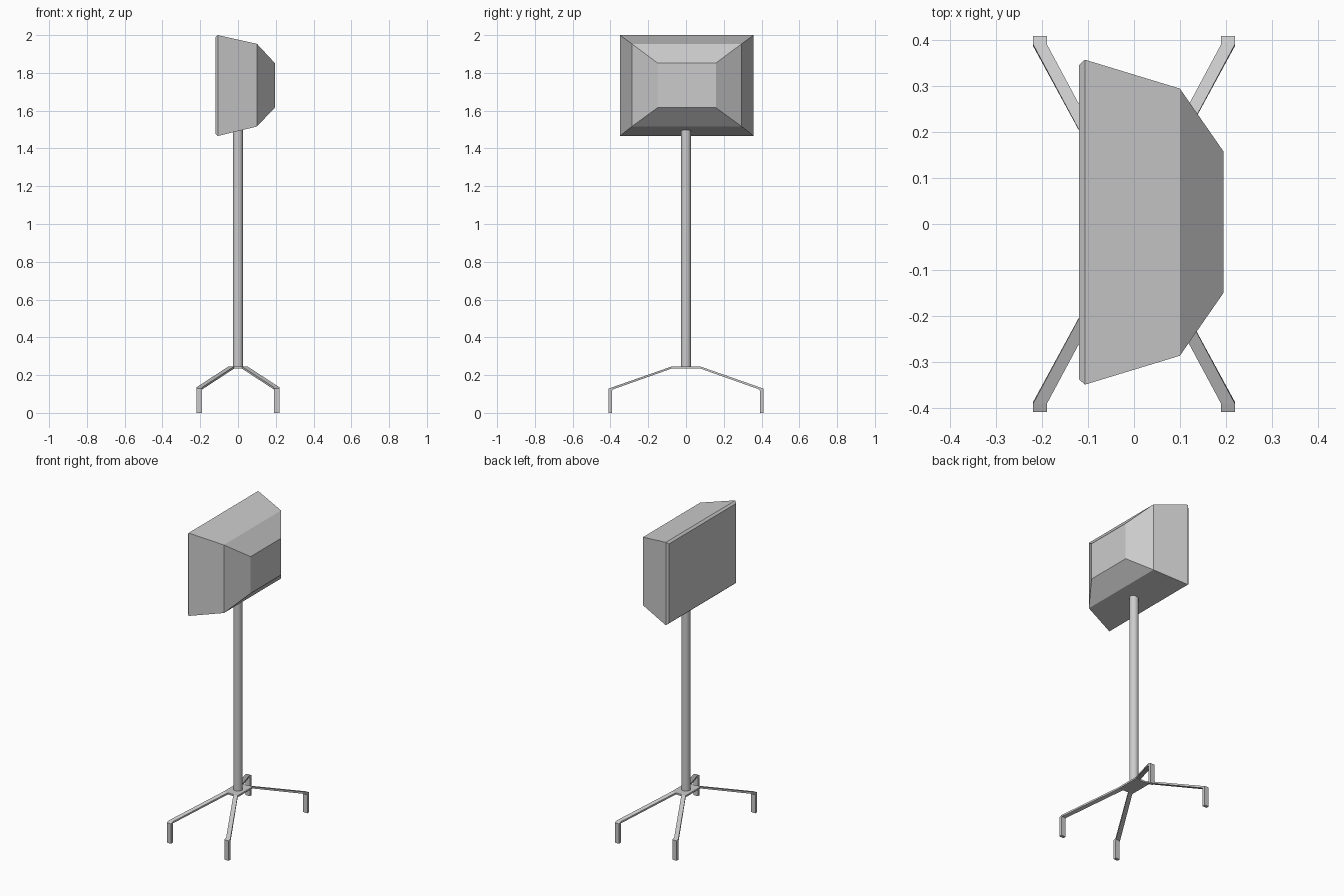
import bpy, bmesh

if "Cube" in bpy.data.objects:
    bpy.data.objects.remove(bpy.data.objects["Cube"])


def loft(name, rings):
    """Skin a closed solid through a list of equally sized rings."""
    bm = bmesh.new()
    loops = [[bm.verts.new(p) for p in ring] for ring in rings]
    n = len(loops[0])
    for a, b in zip(loops, loops[1:]):
        for i in range(n):
            j = (i + 1) % n
            bm.faces.new((a[i], a[j], b[j], b[i]))
    bm.faces.new(loops[0])
    bm.faces.new(loops[-1])
    bmesh.ops.recalc_face_normals(bm, faces=bm.faces)
    mesh = bpy.data.meshes.new(name)
    bm.to_mesh(mesh)
    bm.free()
    obj = bpy.data.objects.new(name, mesh)
    bpy.context.collection.objects.link(obj)
    return obj


# Display housing: rectangles stepping back along x (x, half width, bottom, top)
YC = 0.004
sections = [(-0.12, 0.342, 1.478, 1.988),
            (-0.107, 0.354, 1.466, 2.0),
            (0.10, 0.291, 1.516, 1.954),
            (0.195, 0.154, 1.616, 1.852)]
loft("display_housing",
     [[(x, YC - w, lo), (x, YC + w, lo), (x, YC + w, hi), (x, YC - w, hi)]
      for x, w, lo, hi in sections])

# Pole
bpy.ops.mesh.primitive_cylinder_add(vertices=16, radius=0.027, depth=1.265,
                                    location=(0, 0, 0.8725))
pole = bpy.context.object
pole.name = "pole"
bpy.ops.object.shade_smooth_by_angle()

# Base plate
loft("base_plate",
     [[(-0.05, -0.075, z), (0.05, -0.075, z), (0.05, 0.075, z), (-0.05, 0.075, z)]
      for z in (0.235, 0.246)])

# Legs: flat bar sloping down then bent into a foot (x, outer y/z, inner y/z)
bar = [(0.035, (0.075, 0.246), (0.075, 0.235)),
       (0.205, (0.392, 0.135), (0.388, 0.124)),
       (0.205, (0.41, 0.128), (0.391, 0.116)),
       (0.205, (0.41, 0.0), (0.391, 0.0))]
H = 0.015
legs = loft("legs",
            [[(x - H, *o), (x + H, *o), (x + H, *i), (x - H, *i)]
             for x, o, i in bar])
mirror = legs.modifiers.new("Mirror", 'MIRROR')
mirror.use_axis = (True, True, False)
mirror.use_mirror_merge = False
